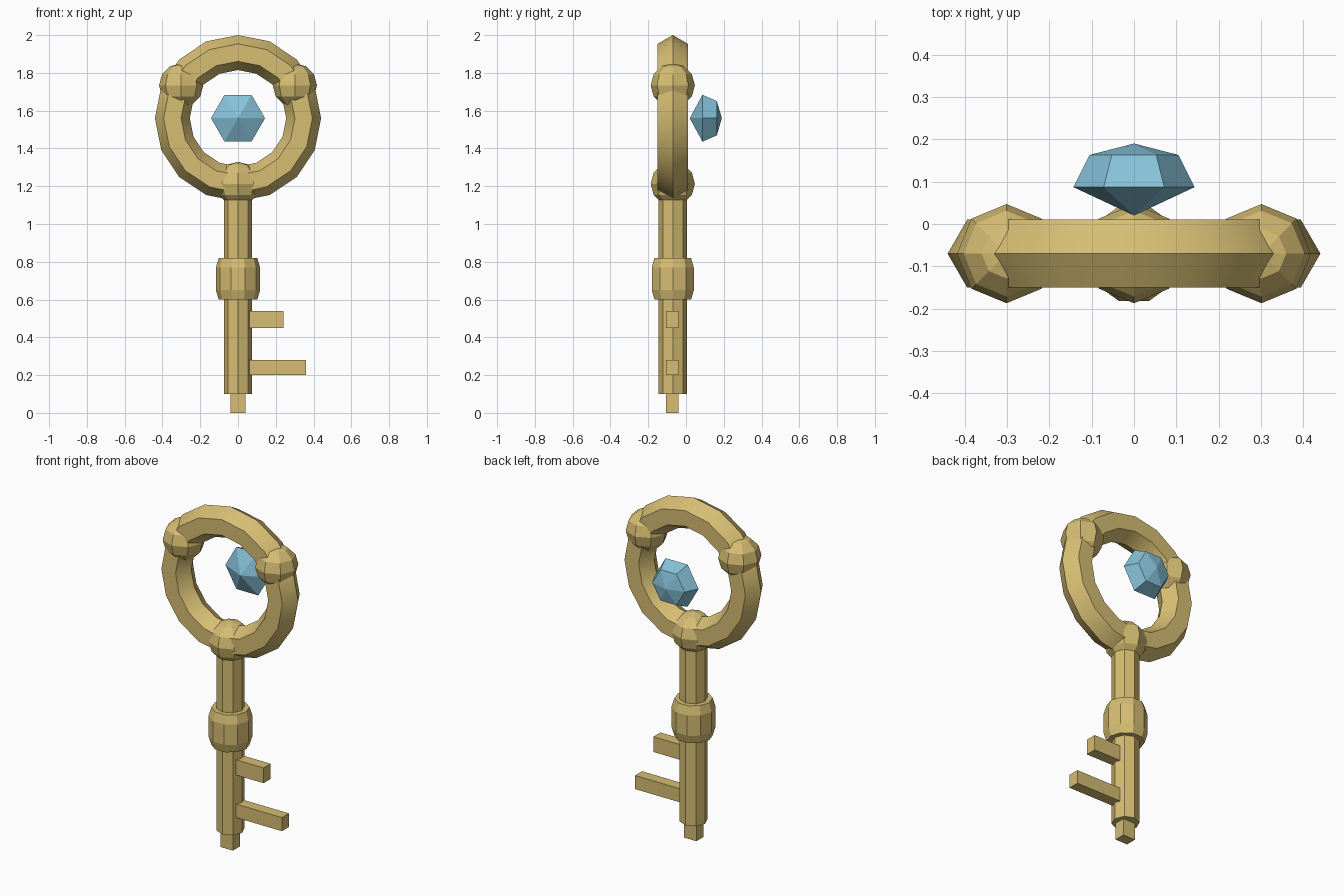
import bpy, bmesh, math
from mathutils import Vector

cube = bpy.data.objects.get("Cube")
if cube:
    bpy.data.objects.remove(cube, do_unlink=True)


def make_material(name, rgb):
    mat = bpy.data.materials.new(name)
    mat.use_nodes = True
    color = (*rgb, 1)
    mat.diffuse_color = color
    mat.node_tree.nodes["Principled BSDF"].inputs["Base Color"].default_value = color
    return mat


gold = make_material("warm gold", (0.67, 0.51, 0.17))
blue = make_material("gem blue", (0.24, 0.54, 0.70))

MID_Y = -0.07      # depth of the key's own centre plane
RING_Z = 1.56
RING_R = 0.3475


def finish(name, mat):
    obj = bpy.context.object
    obj.name = obj.data.name = name
    obj.data.materials.append(mat)
    return obj


def box(name, low, high):
    """Gold block from a low to a high corner."""
    low, high = Vector(low), Vector(high)
    bpy.ops.mesh.primitive_cube_add(size=1, location=(low + high) / 2)
    obj = finish(name, gold)
    obj.scale = high - low
    return obj


def lathe(name, profile, sides, mat, location, rotation=(0, 0, 0)):
    """Closed faceted solid from (radius, height) pairs; radius 0 is a point."""
    bm = bmesh.new()
    rings = []
    for r, h in profile:
        count = sides if r else 1
        rings.append([bm.verts.new((r * math.cos(math.tau * i / sides),
                                    r * math.sin(math.tau * i / sides), h))
                      for i in range(count)])
    for a, b in zip(rings, rings[1:]):
        for i in range(sides):
            j = i + 1
            quad = [a[i % len(a)], a[j % len(a)], b[j % len(b)], b[i % len(b)]]
            bm.faces.new(list(dict.fromkeys(quad)))
    for ring in (rings[0], rings[-1]):
        if len(ring) > 1:
            bm.faces.new(ring)
    bmesh.ops.recalc_face_normals(bm, faces=bm.faces[:])
    mesh = bpy.data.meshes.new(name)
    bm.to_mesh(mesh)
    bm.free()
    mesh.materials.append(mat)
    obj = bpy.data.objects.new(name, mesh)
    obj.location, obj.rotation_euler = location, rotation
    bpy.context.collection.objects.link(obj)
    return obj


# Bow ring with hexagonal section
bpy.ops.mesh.primitive_torus_add(
    major_segments=16, minor_segments=6, major_radius=RING_R, minor_radius=0.0925,
    location=(0, MID_Y, RING_Z), rotation=(math.pi / 2, 0, 0))
finish("bow_ring", gold)
bpy.ops.object.shade_smooth_by_angle(angle=math.radians(25))

# Three faceted beads spaced evenly on the ring
for name, degrees in (("left", 30), ("right", 150), ("bottom", 270)):
    a = math.radians(degrees)
    bpy.ops.mesh.primitive_uv_sphere_add(
        segments=8, ring_count=6, radius=0.117,
        location=(RING_R * math.cos(a), MID_Y, RING_Z + RING_R * math.sin(a)))
    finish(name + "_bead", gold)

# Shaft, collar and end peg
lathe("shaft", [(0.075, 0.1), (0.075, 1.2)], 8, gold, (0, MID_Y, 0))
lathe("collar", [(0.102, 0.6), (0.117, 0.65), (0.117, 0.77), (0.102, 0.82)],
      10, gold, (0, MID_Y, 0))
box("end_peg", (-0.04, -0.105, 0), (0.04, -0.04, 0.12))

# Teeth
box("upper_tooth", (0, -0.105, 0.45), (0.24, -0.04, 0.54))
box("lower_tooth", (0, -0.105, 0.2), (0.36, -0.04, 0.28))

# Floating gem, pointed toward the ring
lathe("gem", [(0, 0.02), (0.143, 0.087), (0.105, 0.163), (0, 0.19)],
      6, blue, (0, 0, RING_Z), (-math.pi / 2, 0, 0))
